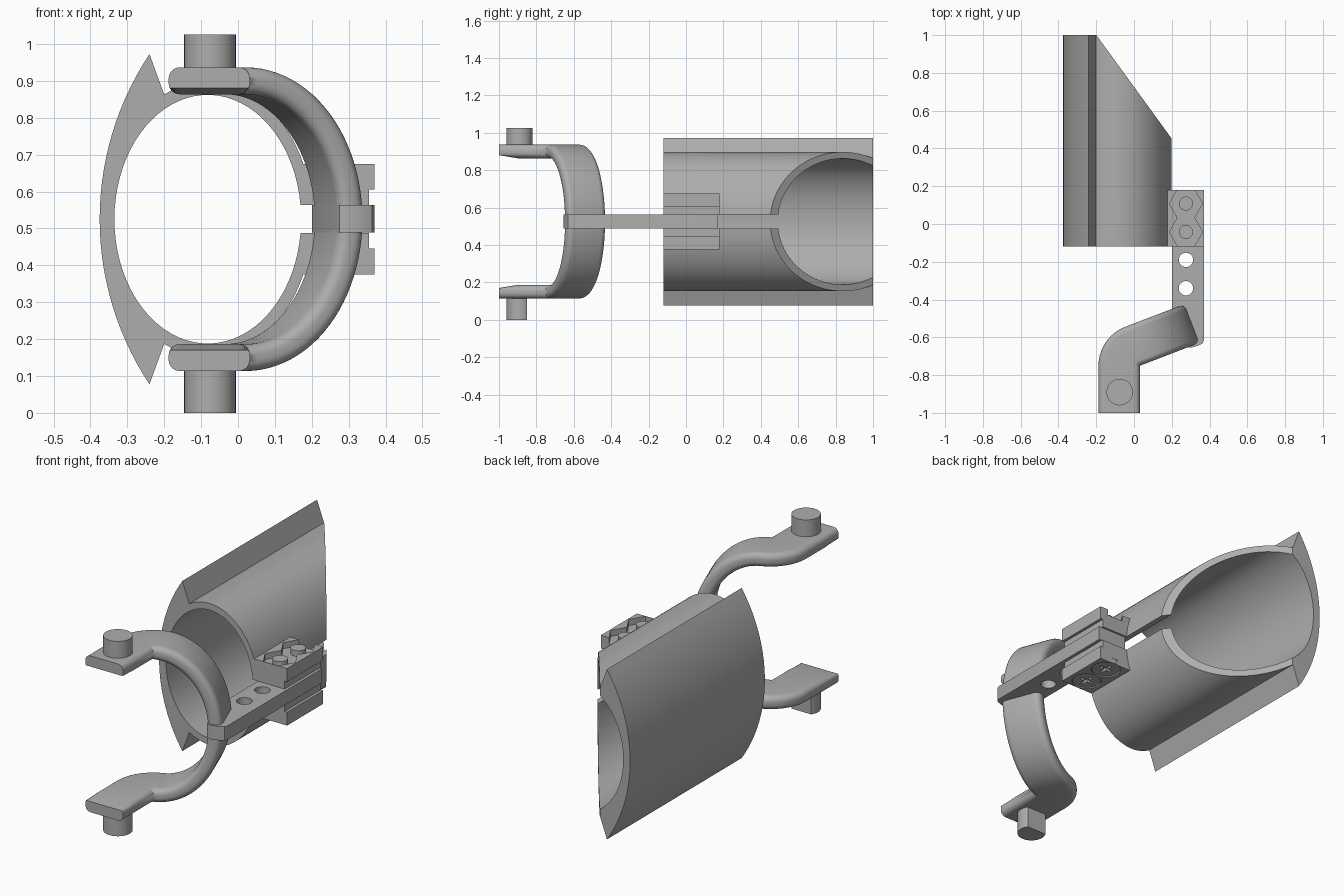
import bpy, bmesh, math
from mathutils import Vector

cube = bpy.data.objects.get("Cube")
if cube:
    bpy.data.objects.remove(cube, do_unlink=True)

MID = 0.525                     # height of the symmetry plane
grey = bpy.data.materials.new("plain grey")
grey.use_nodes = True
COL = (0.42, 0.42, 0.42, 1)
grey.diffuse_color = COL
grey.node_tree.nodes["Principled BSDF"].inputs["Base Color"].default_value = COL


def finish(name, bm):
    bmesh.ops.remove_doubles(bm, verts=bm.verts, dist=1e-5)
    bmesh.ops.recalc_face_normals(bm, faces=bm.faces)
    me = bpy.data.meshes.new(name)
    bm.to_mesh(me)
    bm.free()
    me.materials.append(grey)
    ob = bpy.data.objects.new(name, me)
    bpy.context.collection.objects.link(ob)
    return ob


def prism(name, pts, lo, hi, axis="z"):
    """Extrude a 2D outline along z (points are x,y) or along y (points are x,z)."""
    bm = bmesh.new()
    place = (lambda p, h: (p[0], p[1], h)) if axis == "z" else (lambda p, h: (p[0], h, p[1]))
    a = [bm.verts.new(place(p, lo)) for p in pts]
    b = [bm.verts.new(place(p, hi)) for p in pts]
    bm.faces.new(a)
    bm.faces.new(b[::-1])
    n = len(pts)
    for i in range(n):
        bm.faces.new((a[i], a[(i + 1) % n], b[(i + 1) % n], b[i]))
    return finish(name, bm)


def ngon(x, y, r, n=40):
    return [(x + r * math.cos(2 * math.pi * i / n), y + r * math.sin(2 * math.pi * i / n))
            for i in range(n)]


def rect(x0, x1, y0, y1):
    return [(x0, y0), (x1, y0), (x1, y1), (x0, y1)]


def cut(ob, *cutters):
    for c in cutters:
        c.hide_render = True
        m = ob.modifiers.new("cut", "BOOLEAN")
        m.operation, m.solver, m.object = "DIFFERENCE", "EXACT", c
        bpy.ops.object.select_all(action="DESELECT")
        bpy.context.view_layer.objects.active = ob
        ob.select_set(True)
        bpy.ops.object.modifier_apply(modifier=m.name)
        bpy.data.objects.remove(c, do_unlink=True)
    return ob


def smooth(ob, deg=30):
    bpy.ops.object.select_all(action="DESELECT")
    bpy.context.view_layer.objects.active = ob
    ob.select_set(True)
    bpy.ops.object.shade_smooth_by_angle(angle=math.radians(deg))


# Slotted oval sleeve with a curved shield on its right side
CX, SLOT = -0.082, 0.038


def oval(a, b, t0, t1, n):
    return [(CX + a * math.cos(t0 + (t1 - t0) * i / n), MID + b * math.sin(t0 + (t1 - t0) * i / n))
            for i in range(n + 1)]


ai, bi, ao, bo = 0.253, 0.337, 0.283, 0.372
ti, to = math.asin(SLOT / bi), math.asin(SLOT / bo)
notch = math.acos((-0.2 - CX) / ao)
R, sx = 0.809, 0.434            # shield arc radius and centre
half = math.asin(0.4475 / R)
upper = oval(ao, bo, to, notch, 28)
lower = [(x, 2 * MID - z) for x, z in reversed(upper)]
shield = [(sx - R * math.cos(half - 2 * half * i / 28), MID + R * math.sin(half - 2 * half * i / 28))
          for i in range(29)]
inner = oval(ai, bi, 2 * math.pi - ti, ti, 72)
sleeve = prism("sleeve", upper + shield + lower + inner, -0.12, 1.0, "y")
cut(sleeve, prism("slant_cutter", [(-0.199, 1.0), (0.219, 0.425), (0.6, 0.425), (0.6, 1.2), (-0.344, 1.2)],
                  -0.2, 1.3))
smooth(sleeve)

# Flat connecting bar with adjusting holes
HX, BOLTS, HOLES = 0.275, (0.108, -0.042), (-0.19, -0.34)
bar = prism("connecting_bar", [(0.2, 0.17), (0.37, 0.17), (0.37, -0.615), (0.363, -0.632), (0.345, -0.642),
                               (0.30, -0.655), (0.275, -0.65), (0.2, -0.46)], 0.489, 0.563)
cut(bar, *[prism("hole_cutter", ngon(HX, y, 0.038), 0.4, 0.7) for y in HOLES])
smooth(bar)

# Clamp blocks above and below the bar
clamp = [(0.178, 0.038), (0.355, 0.038), (0.355, 0.08), (0.37, 0.08), (0.37, 0.15), (0.178, 0.15)]
top_clamp = prism("upper_clamp", [(x, MID + z) for x, z in clamp], -0.12, 0.18, "y")
cut(top_clamp, *[prism("nut_cutter", ngon(HX, y, 0.088, 6), 0.643, 0.75) for y in BOLTS])
low_clamp = prism("lower_clamp", [(x, MID - z) for x, z in clamp], -0.12, 0.18, "y")
cut(low_clamp, *[prism("head_cutter", ngon(HX, y, 0.074), 0.3, 0.405) for y in BOLTS])
smooth(low_clamp)

# Bolts with cross-slotted heads
for i, y in enumerate(BOLTS):
    smooth(prism("bolt_end_%d" % i, ngon(HX, y, 0.037), 0.63, 0.673))
    head = prism("bolt_head_%d" % i, ngon(HX, y, 0.07), 0.379, 0.41)
    cut(head, prism("cross_cutter", rect(HX - 0.036, HX + 0.036, y - 0.008, y + 0.008), 0.3, 0.395),
        prism("cross_cutter", rect(HX - 0.008, HX + 0.008, y - 0.036, y + 0.036), 0.3, 0.395))
    smooth(head)

# Yoke: rounded band swept along the upper arm, a bend, a half hoop and the lower arm
W, T, RAD, B, A = 0.22, 0.073, 0.03, 0.375, 0.30
TILT = math.radians(21)
Z = Vector((0, 0, 1))
d = Vector((math.cos(TILT), math.sin(TILT), 0))
pivot = Vector((0.032, -0.75, 0))

section = []
for k, (su, sv) in enumerate(((1, 1), (-1, 1), (-1, -1), (1, -1))):
    for j in range(7):
        t = math.pi / 2 * (k + j / 6)
        section.append((su * (W / 2 - RAD) + RAD * math.cos(t), sv * (T / 2 - RAD) + RAD * math.sin(t)))

arm = []                        # (centre, width direction, thickness direction, inner limit)
for y, lim in ((-1.0, -0.02), (-0.9, -1)):
    arm.append((Vector((pivot.x - W / 2, y, MID + B)), Vector((-1, 0, 0)), Z, lim))
for i in range(13):
    t = math.pi - (math.pi / 2 - TILT) * i / 12
    u = Vector((math.cos(t), math.sin(t), 0))
    arm.append((pivot + u * W / 2 + Z * (MID + B), u, Z, -1))
u = arm[-1][1]
hub = pivot + u * W / 2 + Z * MID
hoop = []
for i in range(1, 48):
    t = math.pi * i / 48
    n = (d * math.sin(t) / A + Z * math.cos(t) / B).normalized()
    hoop.append((hub + d * A * math.sin(t) + Z * B * math.cos(t), u, n, -1))
low_arm = [(Vector((c.x, c.y, 2 * MID - c.z)), w, -n, lim) for c, w, n, lim in reversed(arm)]

bm = bmesh.new()
rings = [[bm.verts.new(c + w * p + n * max(q, lim)) for p, q in section]
         for c, w, n, lim in arm + hoop + low_arm]
for r0, r1 in zip(rings, rings[1:]):
    for i in range(len(section)):
        j = (i + 1) % len(section)
        bm.faces.new((r0[i], r0[j], r1[j], r1[i]))
bm.faces.new(rings[0])
bm.faces.new(rings[-1][::-1])
bmesh.ops.dissolve_degenerate(bm, dist=1e-5, edges=bm.edges)
smooth(finish("yoke", bm), 40)

# Pivot pins, the lower one with a flat at the back
PX, PY = -0.076, -0.89
smooth(prism("upper_pin", ngon(PX, PY, 0.07), 0.92, 1.025))
low_pin = prism("lower_pin", ngon(PX, PY, 0.07), 0.0, 0.13)
cut(low_pin, prism("flat_cutter", rect(-0.3, 0.2, -0.85, -0.7), -0.1, 0.3))
smooth(low_pin)
